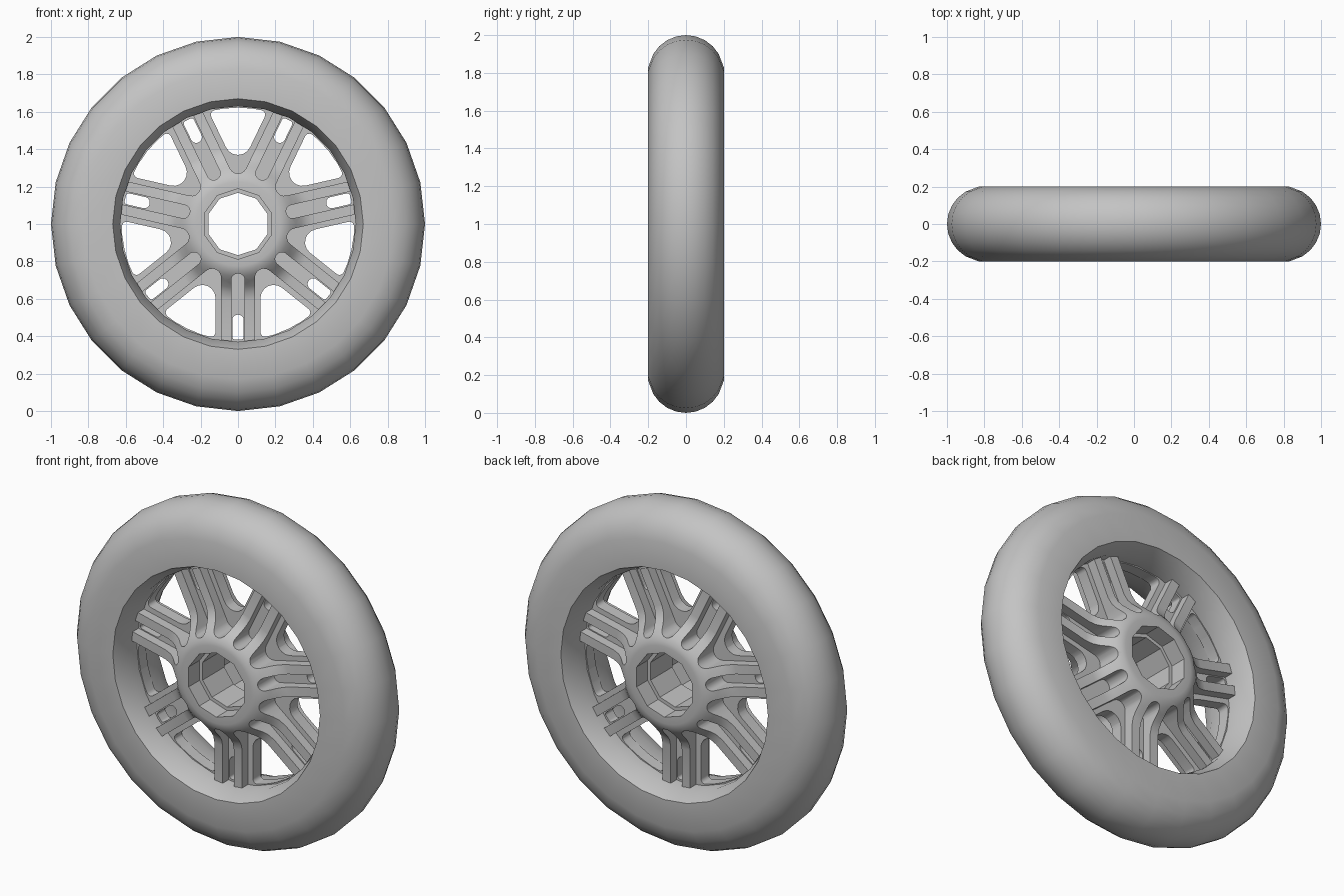
import bpy, bmesh, math
from mathutils import Vector, Matrix

cube = bpy.data.objects.get("Cube")
if cube:
    bpy.data.objects.remove(cube, do_unlink=True)

SPOKES = 7
HALF = math.pi / SPOKES
HUB_Z = 1.0

grey = bpy.data.materials.new("plain grey")
grey.use_nodes = True
grey.diffuse_color = (0.55, 0.55, 0.55, 1)
grey.node_tree.nodes["Principled BSDF"].inputs["Base Color"].default_value = grey.diffuse_color


def make_object(name, bm):
    bmesh.ops.recalc_face_normals(bm, faces=bm.faces)
    mesh = bpy.data.meshes.new(name)
    bm.to_mesh(mesh)
    bm.free()
    mesh.materials.append(grey)
    obj = bpy.data.objects.new(name, mesh)
    obj.location.z = HUB_Z
    bpy.context.collection.objects.link(obj)
    return obj


def lathe(name, half_profile, sides):
    """Spin a (radius, y) profile, mirrored in y, around the axle."""
    loop = half_profile + [(r, -y) for r, y in reversed(half_profile) if y > 0]
    bm = bmesh.new()
    rings = []
    for i in range(sides):
        a = 2 * math.pi * i / sides
        rings.append([bm.verts.new((r * math.sin(a), y, r * math.cos(a))) for r, y in loop])
    for i in range(sides):
        p, q = rings[i], rings[(i + 1) % sides]
        for j in range(len(loop)):
            k = (j + 1) % len(loop)
            bm.faces.new((p[j], p[k], q[k], q[j]))
    return make_object(name, bm)


def rounded(corners, steps=6):
    """Outline of a polygon whose corners (x, z, radius) are filleted."""
    out = []
    for i, (x, z, rad) in enumerate(corners):
        c = Vector((x, z))
        a = (Vector(corners[i - 1][:2]) - c).normalized()
        b = (Vector(corners[(i + 1) % len(corners)][:2]) - c).normalized()
        if rad == 0:
            out.append(c)
            continue
        half = a.angle(b) / 2
        centre = c + (a + b).normalized() * rad / math.sin(half)
        start = c + a * rad / math.tan(half) - centre
        end = c + b * rad / math.tan(half) - centre
        for s in range(steps + 1):
            out.append(centre + start.slerp(end, s / steps).normalized() * rad)
    return out


def window(edge, rad, outer, corner):
    """Wedge between two spokes, its sides parallel to the spokes."""
    apex = edge / math.sin(HALF)
    a = HALF - math.asin(edge / outer)
    arc = [(outer * math.sin(a * t), outer * math.cos(a * t), 0 if abs(t) < 1 else corner)
           for t in (-1, -0.5, 0, 0.5, 1)]
    return rounded([(0, apex, rad)] + arc)


def slot(w, inner, outer, tip):
    """Narrow radial slot in the middle of a spoke."""
    return rounded([(-w, inner, w * 0.95), (-w, outer, tip), (w, outer, tip), (w, inner, w * 0.95)])


def cutter(name, window_outline, slot_outline):
    bm = bmesh.new()
    for k in range(SPOKES):
        for outline, turn in ((window_outline, 0), (slot_outline, HALF)):
            spin = Matrix.Rotation(2 * HALF * k + turn, 3, 'Y')
            front, back = ([bm.verts.new(spin @ Vector((p.x, y, p.y))) for p in outline]
                           for y in (-0.4, 0.4))
            bm.faces.new(front)
            bm.faces.new(back[::-1])
            for i in range(len(outline)):
                bm.faces.new((front[i - 1], front[i], back[i], back[i - 1]))
    return make_object(name, bm)


def cut(obj, tool):
    mod = obj.modifiers.new("cut", 'BOOLEAN')
    mod.operation = 'DIFFERENCE'
    mod.solver = 'EXACT'
    mod.object = tool
    bpy.ops.object.select_all(action='DESELECT')
    bpy.context.view_layer.objects.active = obj
    obj.select_set(True)
    bpy.ops.object.modifier_apply(modifier=mod.name)
    bpy.data.objects.remove(tool, do_unlink=True)


# Tyre with rounded tread, flat sides and a bevelled inner lip
tread = [(0.8 + 0.2 * math.sin(math.radians(t)), 0.2 * math.cos(math.radians(t)))
         for t in range(30, 90, 15)] + [(1.0, 0.0)]
tyre = lathe("tyre", [(0.63, 0.11), (0.67, 0.2), (0.83, 0.2)] + tread, 28)

# Hub and spoke ribs, dished from the hub down to the rim
hub = lathe("hub_and_spokes", [(0.12, 0.2), (0.225, 0.2), (0.25, 0.195), (0.28, 0.178), (0.31, 0.15),
                               (0.34, 0.12), (0.37, 0.1), (0.41, 0.09), (0.65, 0.09)], 56)
cut(hub, cutter("rib_cutter", window(0.09, 0.048, 0.68, 0), slot(0.036, 0.265, 0.68, 0.01)))

# Stepped ten-sided bearing bore
cut(hub, lathe("bore_cutter", [(0.08, 0.3), (0.188, 0.3), (0.188, 0.1), (0.167, 0.1)], 10))

# Thin web in the middle of the wheel, with smaller openings
web = lathe("middle_web", [(0.22, 0.035), (0.645, 0.035)], 56)
cut(web, cutter("web_cutter", window(0.12, 0.071, 0.622, 0.025), slot(0.03, 0.485, 0.618, 0.015)))

for obj in (tyre, hub, web):
    bpy.ops.object.select_all(action='DESELECT')
    bpy.context.view_layer.objects.active = obj
    obj.select_set(True)
    bpy.ops.object.shade_smooth_by_angle(angle=math.radians(30))
